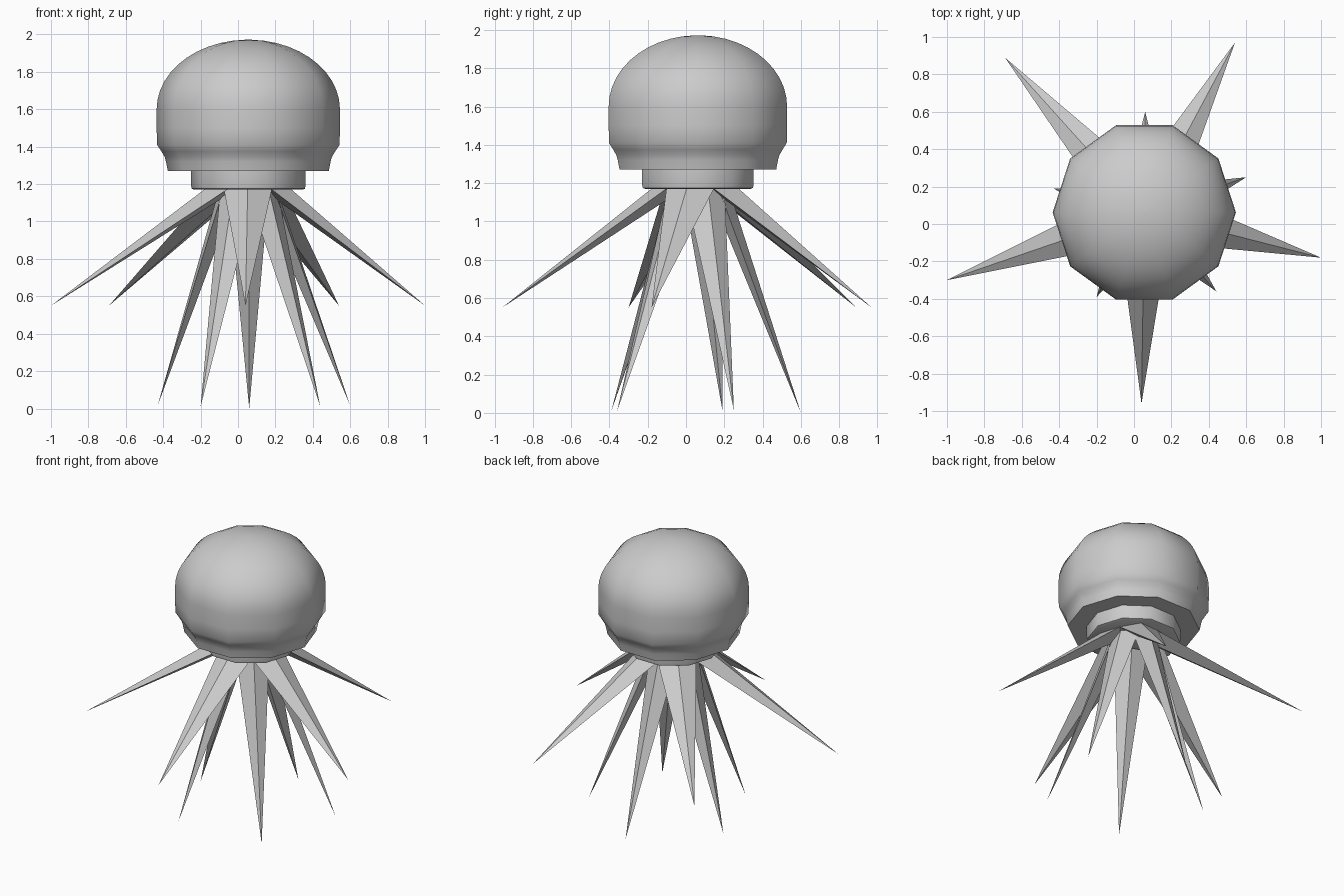
import bpy, math
from mathutils import Vector

if "Cube" in bpy.data.objects:
    bpy.data.objects.remove(bpy.data.objects["Cube"])

CX, CY = 0.055, 0.062
SIDES = 10


def make_object(name, verts, faces):
    mesh = bpy.data.meshes.new(name)
    mesh.from_pydata(verts, [], faces)
    mesh.update()
    obj = bpy.data.objects.new(name, mesh)
    bpy.context.collection.objects.link(obj)
    return obj


def lathe(name, profile):
    """Closed ten-sided solid from (radius, z) pairs listed bottom to top."""
    verts, faces = [], []
    for r, z in profile:
        for i in range(SIDES):
            a = 2 * math.pi * i / SIDES
            verts.append((CX + r * math.cos(a), CY + r * math.sin(a), z))
    for k in range(len(profile) - 1):
        for i in range(SIDES):
            j = (i + 1) % SIDES
            a, b = k * SIDES, (k + 1) * SIDES
            faces.append((a + i, a + j, b + j, b + i))
    faces.append(tuple(reversed(range(SIDES))))
    faces.append(tuple(range((len(profile) - 1) * SIDES, len(profile) * SIDES)))
    obj = make_object(name, verts, faces)
    bpy.ops.object.select_all(action='DESELECT')
    obj.select_set(True)
    bpy.context.view_layer.objects.active = obj
    bpy.ops.object.shade_smooth_by_angle(angle=math.radians(50))
    return obj


def spike(name, tip, base_r, base_z, half_w, half_t):
    """Flattened four-sided spike from under the collar out to its tip."""
    tip = Vector(tip)
    out = Vector((tip.x - CX, tip.y - CY, 0)).normalized()
    base = Vector((CX, CY, base_z)) + out * base_r
    axis = (tip - base).normalized()
    side = Vector((0, 0, 1)).cross(out)
    up = axis.cross(side).normalized()
    verts = [base + side * half_w, base + up * half_t,
             base - side * half_w, base - up * half_t, tip]
    faces = [(0, 1, 4), (1, 2, 4), (2, 3, 4), (3, 0, 4), (3, 2, 1, 0)]
    return make_object(name, verts, faces)


# Bell: flared lip, straight wall and elliptical dome
bell = [(0.43, 1.27), (0.44, 1.32), (0.447, 1.345), (0.465, 1.375), (0.488, 1.41), (0.49, 1.5)]
steps = 12
for k in range(steps):
    t = math.radians(88) * k / (steps - 1)
    bell.append((0.49 * math.cos(t), 1.60 + 0.372 * math.sin(t)))
lathe("bell", bell)

# Collar under the bell
lathe("collar", [(0.29, 1.17), (0.302, 1.175), (0.306, 1.19), (0.306, 1.28)])

# Outer arms, spread wide
outer = [(-1.0, -0.30, 0.55), (-0.69, 0.89, 0.55), (0.54, 0.97, 0.55),
         (1.0, -0.18, 0.55), (0.04, -0.96, 0.55)]
for n, tip in enumerate(outer):
    spike(f"outer_arm_{n + 1}", tip, 0.15, 1.18, 0.13, 0.05)

# Inner tentacles, reaching the ground
inner = [(0.06, 0.60, 0.0), (0.60, 0.25, 0.015), (-0.43, 0.19, 0.015),
         (-0.20, -0.39, 0.01), (0.44, -0.36, 0.01)]
for n, tip in enumerate(inner):
    spike(f"inner_tentacle_{n + 1}", tip, 0.11, 1.17, 0.11, 0.05)
